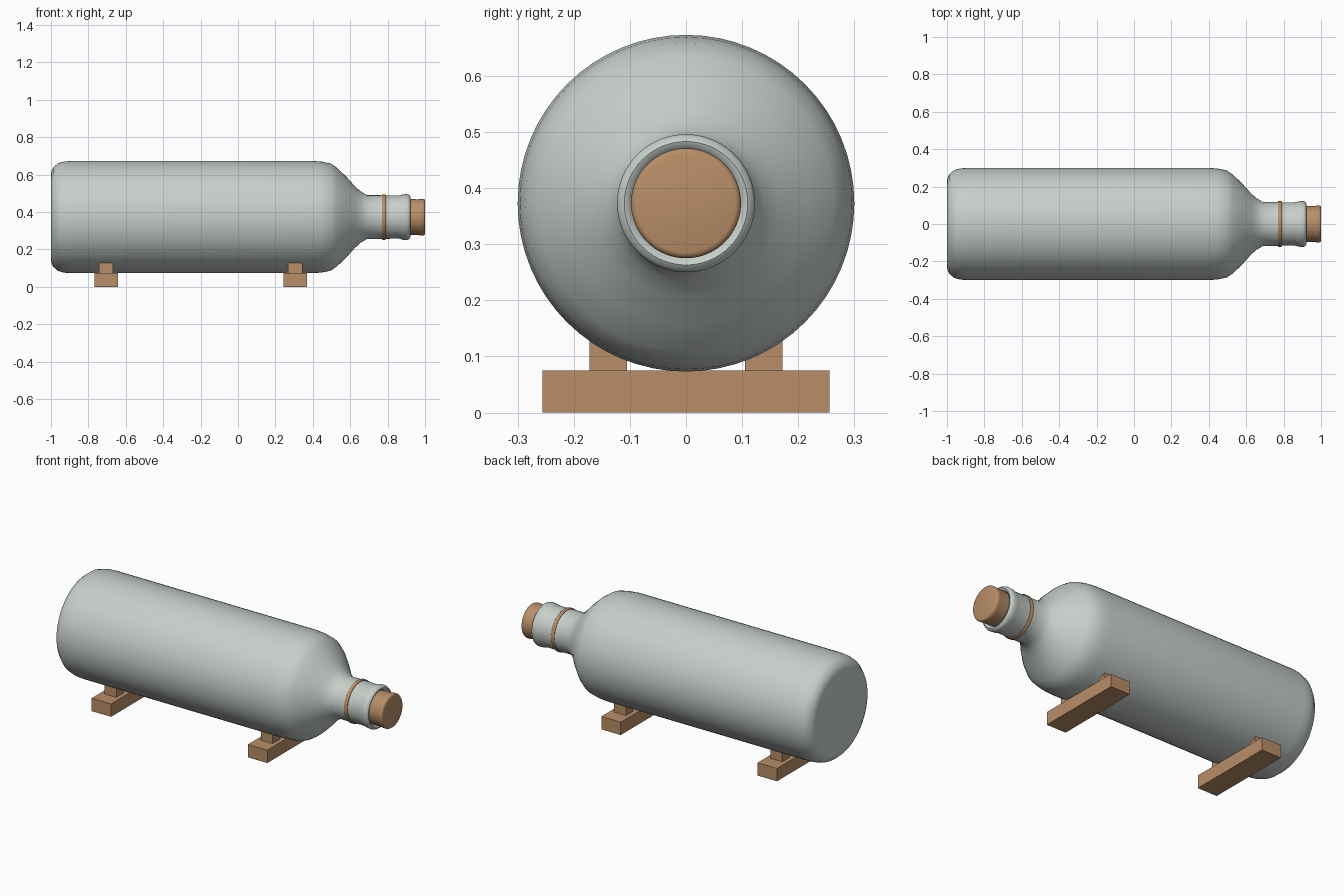
import bpy, bmesh, math

if "Cube" in bpy.data.objects:
    bpy.data.objects.remove(bpy.data.objects["Cube"])

AXIS_Z = 0.373   # height of the bottle's centre line


def material(name, rgb):
    m = bpy.data.materials.new(name)
    m.diffuse_color = (*rgb, 1)
    m.use_nodes = True
    m.node_tree.nodes["Principled BSDF"].inputs["Base Color"].default_value = m.diffuse_color
    return m


GLASS = material("pale_grey_green", (0.57, 0.625, 0.595))
WOOD = material("warm_wood", (0.48, 0.27, 0.137))


def finish(name, bm, mat, angle=None):
    bmesh.ops.remove_doubles(bm, verts=bm.verts, dist=1e-5)
    bmesh.ops.recalc_face_normals(bm, faces=bm.faces)
    mesh = bpy.data.meshes.new(name)
    bm.to_mesh(mesh)
    bm.free()
    mesh.materials.append(mat)
    ob = bpy.data.objects.new(name, mesh)
    bpy.context.collection.objects.link(ob)
    if angle:
        bpy.ops.object.select_all(action='DESELECT')
        ob.select_set(True)
        bpy.context.view_layer.objects.active = ob
        bpy.ops.object.shade_smooth_by_angle(angle=math.radians(angle))
    return ob


def lathe(name, profile, mat, angle, closed=False, steps=64):
    """Spin (x, radius) points around the horizontal bottle axis."""
    bm = bmesh.new()
    vs = [bm.verts.new((x, 0, AXIS_Z + r)) for x, r in profile]
    es = [bm.edges.new(p) for p in zip(vs, vs[1:])]
    if closed:
        es.append(bm.edges.new((vs[-1], vs[0])))
    bmesh.ops.spin(bm, geom=vs + es, cent=(0, 0, AXIS_Z), axis=(1, 0, 0),
                   angle=math.tau, steps=steps)
    return finish(name, bm, mat, angle)


def box(name, x, y, z, mat):
    bm = bmesh.new()
    bmesh.ops.create_cube(bm, size=1)
    for v in bm.verts:
        v.co = [lo + (c + 0.5) * (hi - lo) for c, (lo, hi) in zip(v.co, (x, y, z))]
    return finish(name, bm, mat)


# Bottle: base, body, shoulder, neck, lip and the mouth turned inward
lathe("bottle", [
    (-1.0, 0), (-1.0, 0.225), (-0.998, 0.243), (-0.988, 0.266), (-0.962, 0.288),
    (-0.93, 0.297), (-0.89, 0.3), (0.40, 0.3), (0.45, 0.296), (0.497, 0.286),
    (0.53, 0.263), (0.58, 0.215), (0.625, 0.165), (0.655, 0.138), (0.69, 0.117),
    (0.75, 0.117), (0.86, 0.115), (0.88, 0.121), (0.905, 0.123), (0.915, 0.119),
    (0.921, 0.110), (0.917, 0.100), (0.90, 0.092), (0.86, 0.09), (0.86, 0)],
    GLASS, 50)

# Thin band around the neck
lathe("neck_band", [(0.769, 0.112), (0.769, 0.119), (0.773, 0.122), (0.786, 0.122),
                    (0.790, 0.119), (0.790, 0.112)], WOOD, 50, closed=True)

# Cork stopper
lathe("cork", [(0.87, 0), (0.87, 0.088), (0.915, 0.094), (0.93, 0.096),
               (0.96, 0.095), (0.975, 0.098), (0.992, 0.098), (0.998, 0.094),
               (1.0, 0.088), (1.0, 0)], WOOD, 60)

# Two cradle stands, each a cross bar with a pair of blocks
for label, cx in (("rear", -0.705), ("front", 0.306)):
    box(label + "_stand_bar", (cx - 0.063, cx + 0.063), (-0.256, 0.256), (0, 0.075), WOOD)
    for side, (a, b) in (("left", (-0.172, -0.105)), ("right", (0.105, 0.172))):
        box(f"{label}_{side}_block", (cx - 0.038, cx + 0.038), (a, b), (0.075, 0.13), WOOD)
